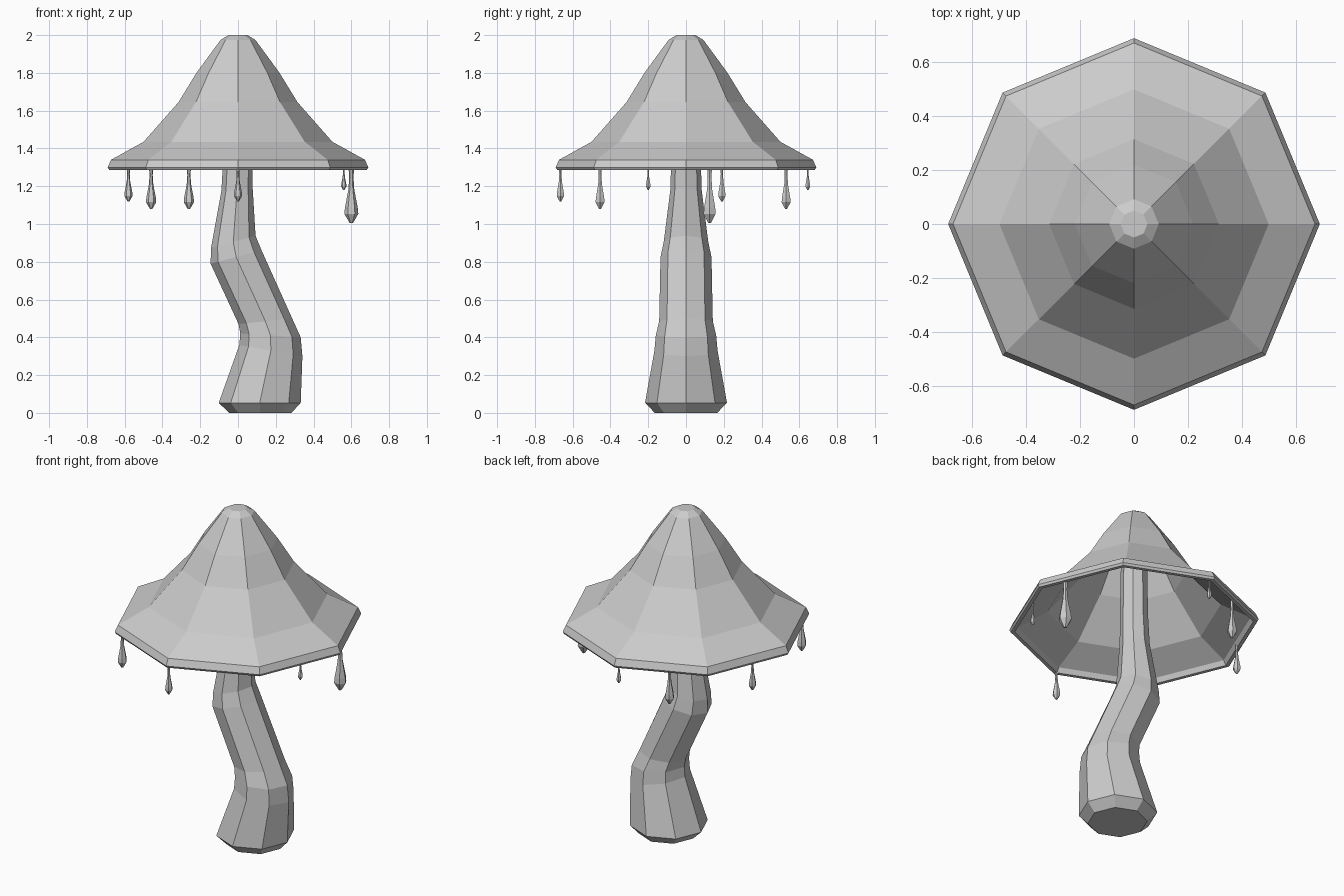
import bpy, bmesh
from math import sin, cos, pi

cube = bpy.data.objects.get("Cube")
if cube:
    bpy.data.objects.remove(cube, do_unlink=True)

grey = bpy.data.materials.new("plain grey")
grey.use_nodes = True
colour = (0.6, 0.6, 0.6, 1)
grey.diffuse_color = colour
grey.node_tree.nodes["Principled BSDF"].inputs["Base Color"].default_value = colour


def loft(name, rings, sides, location=(0, 0, 0)):
    """Skin rings of (centre x, centre z, radius, rise at the +x side)."""
    bm = bmesh.new()
    loops = []
    for cx, cz, r, rise in rings:
        loop = []
        for i in range(sides):
            a = 2 * pi * i / sides
            loop.append(bm.verts.new((cx + r * cos(a), r * sin(a), cz + rise * cos(a))))
        loops.append(loop)
    for low, high in zip(loops, loops[1:]):
        for i in range(sides):
            j = (i + 1) % sides
            bm.faces.new((low[i], low[j], high[j], high[i]))
    bm.faces.new(loops[0])
    bm.faces.new(loops[-1])
    bmesh.ops.recalc_face_normals(bm, faces=bm.faces)
    mesh = bpy.data.meshes.new(name)
    bm.to_mesh(mesh)
    bm.free()
    mesh.materials.append(grey)
    obj = bpy.data.objects.new(name, mesh)
    obj.location = location
    bpy.context.collection.objects.link(obj)
    return obj


# Hollow cap: outer skin down to the rim, then up the inside
cap_profile = [(0.05, 2.0), (0.092, 1.975), (0.22, 1.8), (0.315, 1.645), (0.5, 1.435),
               (0.672, 1.34), (0.69, 1.3), (0.682, 1.287), (0.66, 1.287), (0.645, 1.315),
               (0.48, 1.405), (0.29, 1.62), (0.195, 1.775), (0.08, 1.935)]
loft("cap", [(0, z, r, 0) for r, z in cap_profile], 8)

# Bent stem with rings tilted along the curve
loft("stem", [(0.118, 0, 0.165, 0), (0.115, 0.053, 0.217, 0),
              (0.174, 0.33, 0.167, -0.03), (0.172, 0.41, 0.16, -0.01),
              (0.145, 0.485, 0.142, 0.015), (-0.01, 0.825, 0.135, 0.035),
              (-0.025, 0.905, 0.118, 0.033), (-0.005, 1.18, 0.083, 0.005),
              (0, 1.35, 0.078, 0), (0, 1.85, 0.07, 0)], 8)

# Drops hanging under the rim: x, y, length
drops = [(0.6, 0.125, 0.285), (-0.46, -0.455, 0.21), (-0.26, 0.53, 0.21),
         (0, -0.665, 0.17), (-0.58, 0.19, 0.17), (0.56, -0.2, 0.11), (0, 0.645, 0.11)]
drop_profile = [(0.03, 0), (0.13, 0.17), (0.12, 0.28), (0.055, 0.62), (0.04, 0.85), (0.05, 1.0)]
for n, (x, y, size) in enumerate(drops, 1):
    rings = [(0, (h - 1) * size, r * size, 0) for r, h in drop_profile]
    rings.append((0, 0.03, 0.05 * size, 0))
    loft(f"drop_{n}", rings, 6, (x, y, 1.29))
